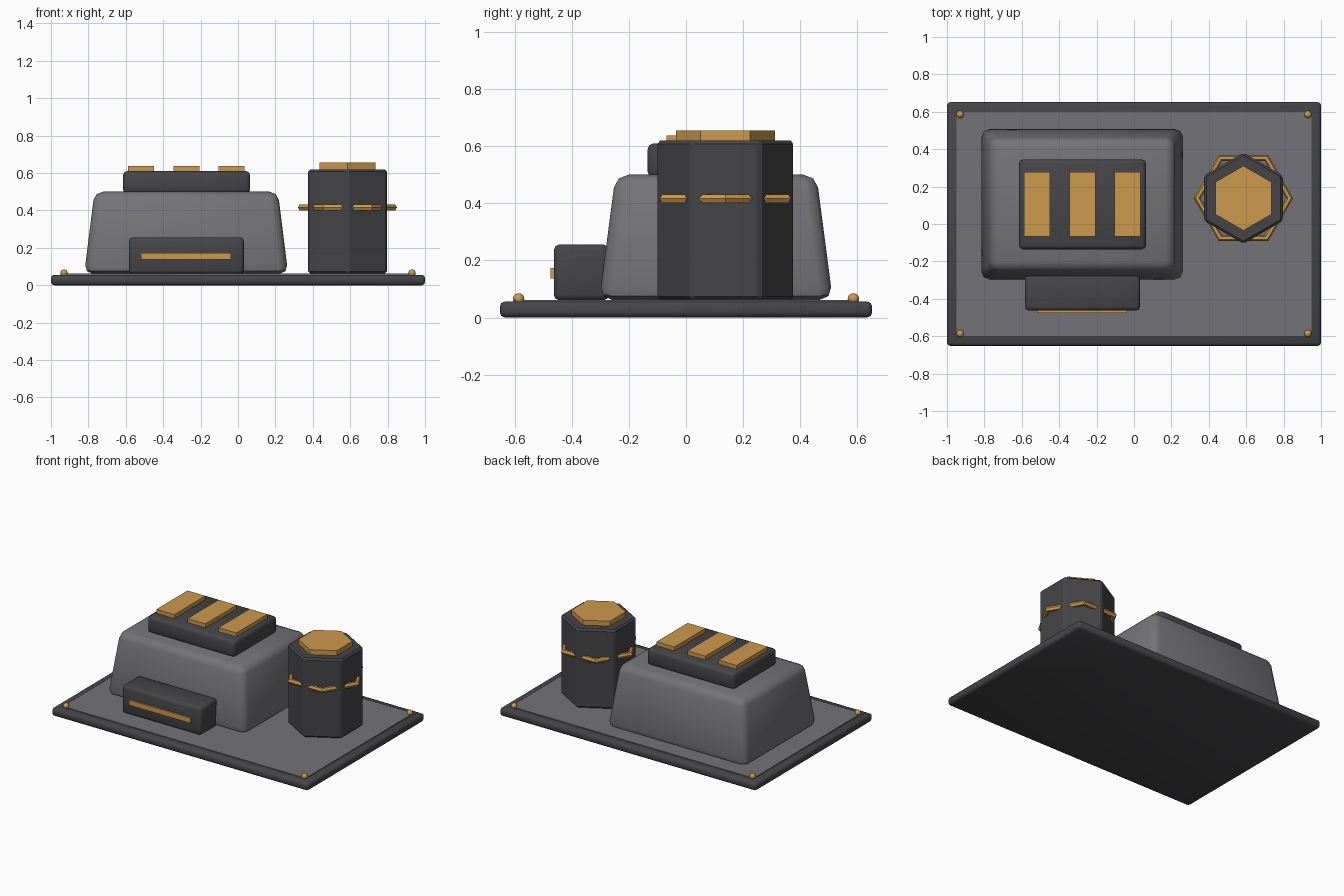
import bpy, bmesh, math

if "Cube" in bpy.data.objects:
    bpy.data.objects.remove(bpy.data.objects["Cube"])


def material(name, rgb):
    m = bpy.data.materials.new(name)
    m.diffuse_color = (*rgb, 1)
    m.use_nodes = True
    m.node_tree.nodes["Principled BSDF"].inputs["Base Color"].default_value = m.diffuse_color
    return m


DARK = material("dark_grey", (0.06, 0.06, 0.066))
GREY = material("mid_grey", (0.175, 0.175, 0.188))
GOLD = material("amber", (0.61, 0.32, 0.075))


def finish(ob, name, mat, bevel=0, segments=2, smooth=None):
    ob.name = name
    ob.data.materials.append(mat)
    bpy.ops.object.transform_apply(location=False, rotation=True, scale=True)
    if bevel:
        b = ob.modifiers.new("bevel", 'BEVEL')
        b.width, b.segments = bevel, segments
        b.limit_method, b.angle_limit = 'ANGLE', math.radians(30)
        bpy.ops.object.modifier_apply(modifier="bevel")
    if smooth:
        bpy.ops.object.shade_smooth_by_angle(angle=math.radians(smooth))
    return ob


def box(name, mat, x, y, z, bevel=0, taper=None):
    """Box from (min, max) ranges; taper scales the top in x and y."""
    bpy.ops.mesh.primitive_cube_add(
        size=1, location=[(a + b) / 2 for a, b in (x, y, z)])
    ob = bpy.context.object
    ob.scale = [b - a for a, b in (x, y, z)]
    if taper:
        for v in ob.data.vertices:
            if v.co.z > 0:
                v.co.x *= taper[0]
                v.co.y *= taper[1]
    return finish(ob, name, mat, bevel, 2, 50 if bevel else None)


def hexagon(name, mat, r, z0, z1, bevel=0):
    bpy.ops.mesh.primitive_cylinder_add(
        vertices=6, radius=r, depth=z1 - z0, location=(0.585, 0.138, (z0 + z1) / 2))
    return finish(bpy.context.object, name, mat, bevel, 1)


# Base slab and inset deck plate
box("base", DARK, (-1, 1), (-0.652, 0.652), (0, 0.056), 0.018)
box("deck_plate", GREY, (-0.948, 0.948), (-0.6, 0.6), (0.05, 0.062))

# Corner rivets
for sx in (-1, 1):
    for sy in (-1, 1):
        bpy.ops.mesh.primitive_uv_sphere_add(
            segments=12, ring_count=8, radius=0.02,
            location=(sx * 0.93, sy * 0.586, 0.065))
        finish(bpy.context.object, "rivet", GOLD, smooth=50)

# Tapered main housing and the raised block on top
box("housing", GREY, (-0.822, 0.268), (-0.304, 0.514), (0.062, 0.5), 0.045, (0.9, 0.86))
box("top_block", DARK, (-0.615, 0.065), (-0.135, 0.345), (0.49, 0.61), 0.022)
for cx in (-0.519, -0.276, -0.035):
    box("top_strip", GOLD, (cx - 0.07, cx + 0.07), (-0.068, 0.278), (0.6, 0.638))

# Front panel with its light bar
box("front_panel", DARK, (-0.583, 0.032), (-0.463, -0.27), (0.06, 0.256), 0.02)
box("front_bar", GOLD, (-0.518, -0.037), (-0.475, -0.45), (0.137, 0.173))

# Hexagonal tower with cap and band
hexagon("tower", DARK, 0.243, 0.062, 0.62, 0.012)
hexagon("tower_cap", GOLD, 0.173, 0.61, 0.655)
bpy.ops.mesh.primitive_torus_add(
    major_segments=6, minor_segments=6, major_radius=0.247, minor_radius=0.018,
    location=(0.585, 0.138, 0.416))
finish(bpy.context.object, "tower_band", GOLD)
